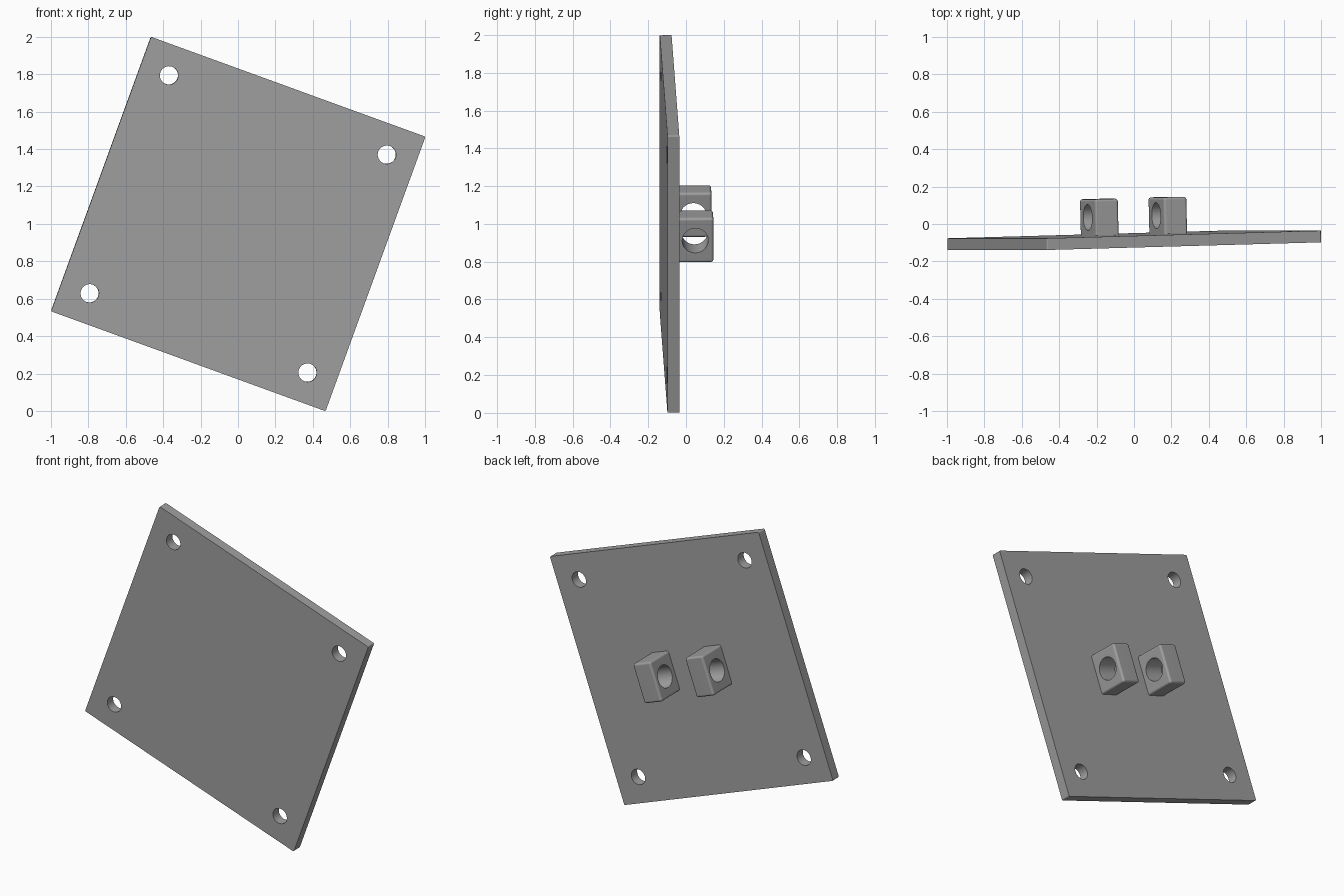
import bpy, bmesh, math
from mathutils import Matrix, Vector

if "Cube" in bpy.data.objects:
    bpy.data.objects.remove(bpy.data.objects["Cube"])

# Local frame: x along plate, y out of the back face, z up the plate
FRAME = (Matrix.Translation((0, -0.056, 1)) @ Matrix.Rotation(math.radians(20), 4, 'Y')
         @ Matrix.Rotation(math.radians(1.5), 4, 'Z'))
S, T = 1.562, 0.0625          # plate side and thickness

grey = bpy.data.materials.new("plain grey")
grey.diffuse_color = (0.35, 0.35, 0.35, 1)
grey.use_nodes = True
grey.node_tree.nodes["Principled BSDF"].inputs["Base Color"].default_value = grey.diffuse_color


def make_object(name, bm):
    me = bpy.data.meshes.new(name)
    bmesh.ops.recalc_face_normals(bm, faces=bm.faces)
    bm.to_mesh(me)
    bm.free()
    ob = bpy.data.objects.new(name, me)
    bpy.context.collection.objects.link(ob)
    ob.matrix_world = FRAME
    me.materials.append(grey)
    return ob


def box(name, center, size, radius, segs, edge_rule):
    bm = bmesh.new()
    bmesh.ops.create_cube(bm, size=1, matrix=Matrix.Translation(center)
                          @ Matrix.Diagonal((*size, 1)))
    edges = [e for e in bm.edges if edge_rule(e.verts[0].co, e.verts[1].co)]
    bmesh.ops.bevel(bm, geom=edges, offset=radius, segments=segs,
                    profile=0.5, affect='EDGES')
    return make_object(name, bm)


def drill(target, center, axis, radius, depth):
    bm = bmesh.new()
    rot = Vector((0, 0, 1)).rotation_difference(Vector(axis)).to_matrix().to_4x4()
    bmesh.ops.create_cone(bm, cap_ends=True, segments=48, radius1=radius,
                          radius2=radius, depth=depth,
                          matrix=Matrix.Translation(center) @ rot)
    cutter = make_object("hole_cutter", bm)
    cutter.hide_render = True
    mod = target.modifiers.new("hole", 'BOOLEAN')
    mod.operation, mod.solver, mod.object = 'DIFFERENCE', 'EXACT', cutter
    select(target)
    bpy.ops.object.modifier_apply(modifier=mod.name)
    bpy.data.objects.remove(cutter)


def select(ob):
    bpy.ops.object.select_all(action='DESELECT')
    ob.select_set(True)
    bpy.context.view_layer.objects.active = ob


def finish(ob):
    select(ob)
    bpy.ops.object.shade_smooth_by_angle(angle=math.radians(35))
    ob.modifiers.new("flat_normals", 'WEIGHTED_NORMAL').keep_sharp = True


# Square plate with slightly rounded corners and four mounting holes
plate = box("plate", (0, -T / 2, 0), (S, T, S), 0.008, 4,
            lambda a, b: abs(a.y - b.y) > 0.01)
for sx in (-1, 1):
    for sz in (-1, 1):
        drill(plate, (sx * 0.62, -T / 2, sz * 0.62), (0, 1, 0), 0.049, 0.3)
finish(plate)

# Pair of rounded lugs on the back, bored through sideways for a pin
SINK = 0.02
for side, sx in (("left", -1), ("right", 1)):
    lug = box(side + "_lug", (sx * 0.195, (0.195 - SINK) / 2, 0),
              (0.132, 0.195 + SINK, 0.25), 0.014, 4,
              lambda a, b: max(a.y, b.y) > 0)
    drill(lug, (sx * 0.195, 0.098, 0), (1, 0, 0), 0.069, 0.3)
    finish(lug)
